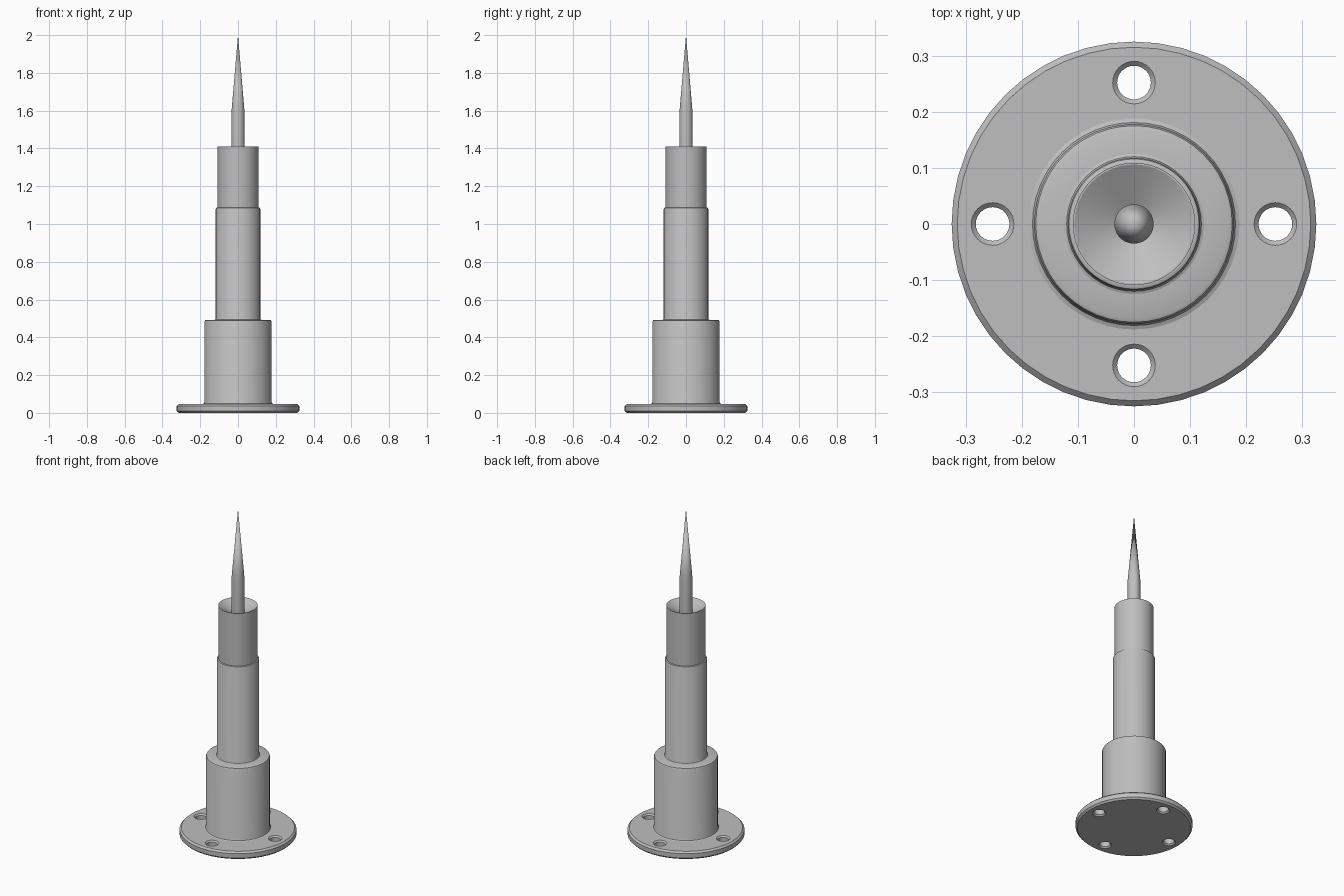
import bpy
import bmesh
import math
from mathutils import Vector

if "Cube" in bpy.data.objects:
    bpy.data.objects.remove(bpy.data.objects["Cube"], do_unlink=True)

SIDES = 48

metal = bpy.data.materials.new("grey metal")
metal.use_nodes = True
grey = (0.52, 0.52, 0.52, 1)
metal.diffuse_color = grey
metal.node_tree.nodes["Principled BSDF"].inputs["Base Color"].default_value = grey


def lathe(name, profile, closed=False, sides=SIDES):
    """Spin a (radius, height) profile around the z axis."""
    bm = bmesh.new()
    verts = [bm.verts.new((r, 0, z)) for r, z in profile]
    edges = [bm.edges.new(pair) for pair in zip(verts, verts[1:])]
    if closed:
        edges.append(bm.edges.new((verts[-1], verts[0])))
    bmesh.ops.spin(bm, geom=verts + edges, cent=Vector(), axis=(0, 0, 1),
                   angle=math.tau, steps=sides, use_merge=True)
    bmesh.ops.remove_doubles(bm, verts=bm.verts, dist=0.0001)
    bmesh.ops.recalc_face_normals(bm, faces=bm.faces)
    mesh = bpy.data.meshes.new(name)
    bm.to_mesh(mesh)
    bm.free()
    mesh.materials.append(metal)
    obj = bpy.data.objects.new(name, mesh)
    bpy.context.collection.objects.link(obj)
    return obj


def make_active(obj):
    bpy.ops.object.select_all(action="DESELECT")
    obj.select_set(True)
    bpy.context.view_layer.objects.active = obj


# Core rod, flush with the underside, with a dished top
core = 0.109
rod = lathe("core_rod", [(0, 0), (core, 0), (core, 1.41), (0.106, 1.41),
                         (0.03, 1.365), (0, 1.365)])

# Mounting flange with chamfered rims
flange = lathe("flange", [(core, 0), (0.315, 0), (0.325, 0.01), (0.325, 0.037),
                          (0.315, 0.047), (core, 0.047)], closed=True)

# Four countersunk screw holes, chamfered on both faces
for i in range(4):
    cutter = lathe("hole_cutter", [(0, -0.01), (0.048, -0.01), (0.03, 0.008),
                                   (0.03, 0.039), (0.048, 0.057), (0, 0.057)],
                   sides=32)
    angle = i * math.pi / 2
    cutter.location = (0.252 * math.cos(angle), 0.252 * math.sin(angle), 0)
    cutter.hide_render = True
    make_active(flange)
    cut = flange.modifiers.new("screw_hole", "BOOLEAN")
    cut.operation = "DIFFERENCE"
    cut.solver = "EXACT"
    cut.object = cutter
    bpy.ops.object.modifier_apply(modifier=cut.name)
    bpy.data.objects.remove(cutter, do_unlink=True)

# Lower and middle sleeves, each with a flared foot and a chamfered top
def sleeve(name, radius, bottom, top, bevel=0.01):
    return lathe(name, [(core, bottom), (radius + bevel, bottom),
                        (radius + bevel * 0.3, bottom + bevel * 0.3),
                        (radius, bottom + bevel), (radius, top - bevel),
                        (radius - bevel * 0.3, top - bevel * 0.3),
                        (radius - bevel, top), (core, top)], closed=True)


lower = sleeve("lower_sleeve", 0.178, 0.047, 0.493)
middle = sleeve("middle_sleeve", 0.118, 0.493, 1.087, 0.007)

# Pointed spike
spike = lathe("spike", [(0, 1.36), (0.035, 1.36), (0.035, 1.59), (0, 2)])

for part in (rod, flange, lower, middle, spike):
    make_active(part)
    bpy.ops.object.shade_smooth_by_angle(angle=math.radians(25))
